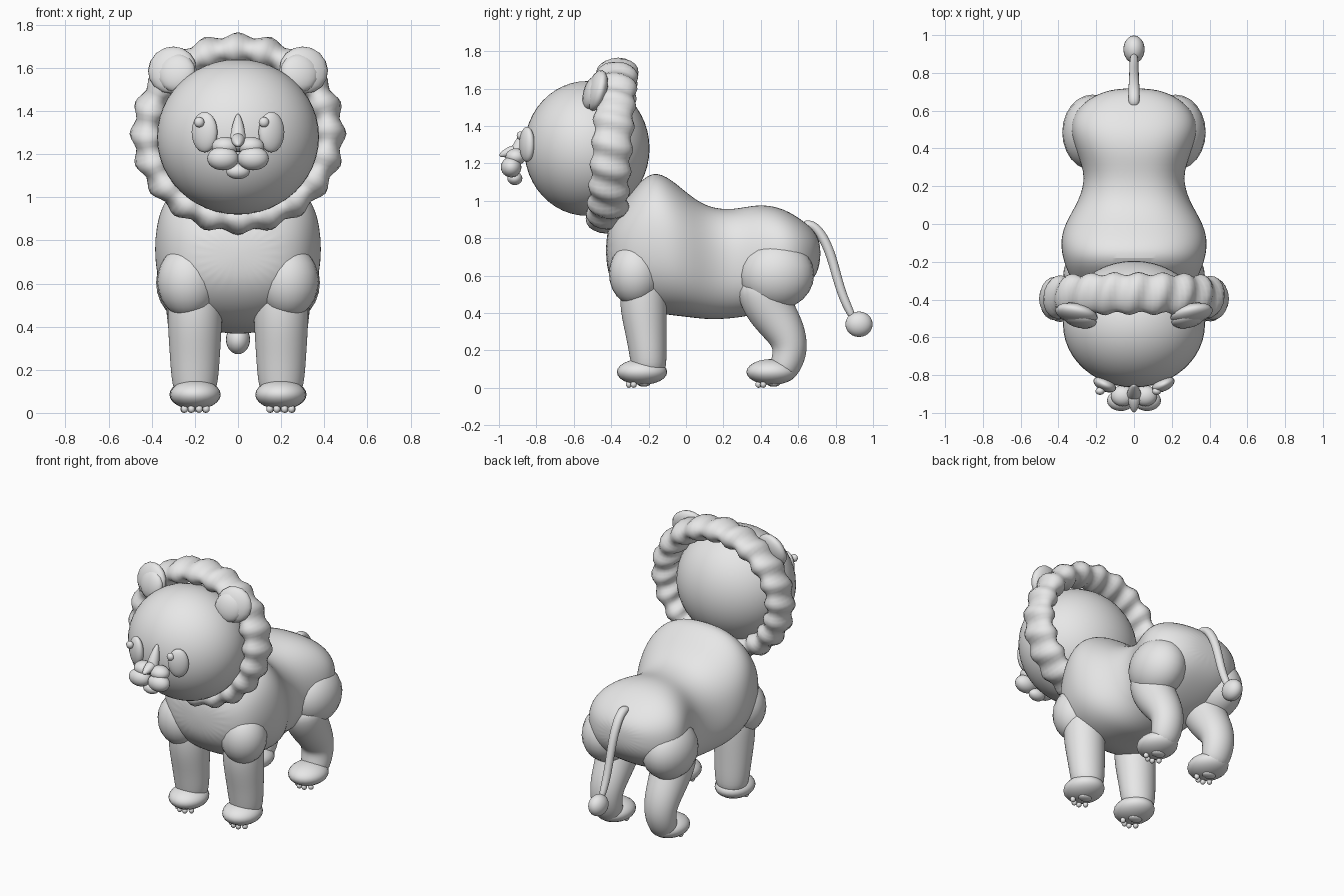
import bpy, bmesh, math
from mathutils import Vector

cube = bpy.data.objects.get("Cube")
if cube:
    bpy.data.objects.remove(cube, do_unlink=True)

# One plain grey material
grey = bpy.data.materials.new("plain_grey")
grey.use_nodes = True
COLOUR = (0.8, 0.8, 0.8, 1)
grey.diffuse_color = COLOUR
grey.node_tree.nodes["Principled BSDF"].inputs["Base Color"].default_value = COLOUR


def finish(obj, name):
    obj.name = name
    obj.data.materials.append(grey)
    bpy.ops.object.select_all(action='DESELECT')
    obj.select_set(True)
    bpy.context.view_layer.objects.active = obj
    bpy.ops.object.shade_smooth_by_angle(angle=math.radians(70))
    return obj


def ball(name, loc, size, rot=(0, 0, 0), seg=24):
    bpy.ops.mesh.primitive_uv_sphere_add(segments=seg, ring_count=seg // 2, location=loc,
                                         rotation=[math.radians(a) for a in rot])
    obj = bpy.context.object
    obj.scale = size
    return finish(obj, name)


def loft(name, x, rings, axis=None, power=2.0, sides=20):
    """Skin rings of (y, z, half width, half depth) along a path in the YZ plane."""
    bm = bmesh.new()
    pts = [Vector((x, r[0], r[1])) for r in rings]
    loops = []
    for i, (p, r) in enumerate(zip(pts, rings)):
        t = axis or (pts[min(i + 1, len(pts) - 1)] - pts[max(i - 1, 0)]).normalized()
        up = t.cross(Vector((1, 0, 0)))
        loop = []
        for k in range(sides):
            a = math.tau * k / sides
            c, s = math.cos(a), math.sin(a)
            c = math.copysign(abs(c) ** (2 / power), c)
            s = math.copysign(abs(s) ** (2 / power), s)
            loop.append(bm.verts.new(p + Vector((r[2] * c, 0, 0)) + up * r[3] * s))
        loops.append(loop)
    for a, b in zip(loops, loops[1:]):
        for k in range(sides):
            n = (k + 1) % sides
            bm.faces.new((a[k], a[n], b[n], b[k]))
    bm.faces.new(loops[0])
    bm.faces.new(loops[-1])
    bmesh.ops.recalc_face_normals(bm, faces=bm.faces[:])
    mesh = bpy.data.meshes.new(name)
    bm.to_mesh(mesh)
    bm.free()
    obj = bpy.data.objects.new(name, mesh)
    bpy.context.collection.objects.link(obj)
    finish(obj, name)
    sub = obj.modifiers.new("smooth", 'SUBSURF')
    sub.levels = sub.render_levels = 2
    return obj


# Body: (y, top, bottom, half width)
profile = [(-.43, .84, .63, .14), (-.37, .94, .52, .28), (-.28, 1.07, .44, .345),
           (-.18, 1.17, .4, .382), (-.08, 1.12, .385, .394), (.02, 1.03, .375, .36),
           (.12, .965, .362, .295), (.25, .952, .368, .255), (.38, .985, .39, .305),
           (.5, .97, .44, .345), (.6, .915, .5, .315), (.68, .85, .57, .22),
           (.72, .78, .66, .1)]
loft("body", 0, [(y, (t + b) / 2, w, (t - b) / 2) for y, t, b, w in profile],
     axis=Vector((0, 1, 0)), power=2.4, sides=24)

# Head
ball("head", (0, -.53, 1.28), (.376, .335, .36), seg=48)

# Mane: a scalloped, slightly tilted ring
bpy.ops.mesh.primitive_torus_add(major_segments=120, minor_segments=20,
                                 major_radius=1, minor_radius=.25)
mane = bpy.context.object
LOBES = 20
for v in mane.data.vertices:
    a = math.atan2(v.co.y, v.co.x)
    out = (math.hypot(v.co.x, v.co.y) - 1) / .25
    side = v.co.z / .25
    wave = math.cos(LOBES * a + 1.2 * side)
    radius = .418 + out * (.072 + .013 * wave)
    z = math.sin(a) * radius * .935
    y = -.395 + side * (.105 + .009 * wave) + .07 * z
    v.co = (math.cos(a) * radius, y, 1.295 + z)
mane.data.flip_normals()
bm = bmesh.new()
bm.from_mesh(mane.data)
bmesh.ops.recalc_face_normals(bm, faces=bm.faces[:])
bm.to_mesh(mane.data)
bm.free()
finish(mane, "mane")

# Bridge of the nose, nose tip and chin
loft("nose_bridge", 0, [(-.85, 1.39, .008, .008), (-.875, 1.33, .03, .03),
                        (-.9, 1.27, .04, .04), (-.92, 1.21, .04, .04)], sides=12)
loft("nose_tip", 0, [(-.89, 1.275, .035, .035), (-.95, 1.26, .035, .03),
                     (-1.0, 1.24, .01, .01)], sides=10)
ball("chin", (0, -.915, 1.12), (.055, .04, .036))

# Tail with a round tuft
loft("tail", 0, [(.62, .87, .03, .025), (.67, .875, .03, .028), (.72, .83, .03, .028),
                 (.77, .73, .028, .027), (.805, .6, .026, .026), (.84, .48, .025, .025),
                 (.9, .36, .022, .022)], sides=12)
ball("tail_tuft", (0, .925, .34), (.056, .073, .068))


def paw(name, x, y):
    ball(name, (x, y, .085), (.118, .135, .069))
    ball(name + "_pad", (x, y + .01, .022), (.045, .035, .016), seg=16)
    for i, (dx, dy) in enumerate([(-.05, -.045), (-.018, -.07), (.018, -.07), (.05, -.045)]):
        ball(f"{name}_toe_pad_{i + 1}", (x + dx, y + dy, .018), (.017, .017, .018), seg=12)


# Mirrored parts
for s, side in ((1, "left"), (-1, "right")):
    ball(side + "_ear", (s * .305, -.475, 1.59), (.115, .05, .112), (-14, 0, s * 12), 16)
    ball(side + "_inner_ear", (s * .285, -.505, 1.577), (.09, .042, .09), (-14, 0, s * 12), 16)
    ball(side + "_eye", (s * .155, -.85, 1.302), (.064, .035, .094), (0, 0, s * 25))
    ball(side + "_pupil", (s * .15 - .03, -.885, 1.348), (.024, .02, .024), seg=16)
    ball(side + "_muzzle", (s * .07, -.935, 1.18), (.073, .055, .055))
    ball(side + "_upper_muzzle", (s * .06, -.91, 1.235), (.062, .055, .045))

    # Front leg
    ball(side + "_shoulder", (s * .23, -.27, .61), (.145, .142, .17))
    loft(side + "_front_leg", s * .2,
         [(-.24, .62, .1, .1), (-.23, .55, .13, .125), (-.228, .42, .128, .127),
          (-.21, .27, .118, .108), (-.198, .12, .108, .097), (-.198, .07, .08, .08)])
    paw(side + "_front_paw", s * .198, -.235)

    # Hind leg
    ball(side + "_thigh", (s * .22, .485, .605), (.16, .2, .185))
    loft(side + "_hind_leg", s * .2,
         [(.39, .6, .13, .12), (.41, .5, .14, .14), (.46, .4, .125, .128),
          (.54, .29, .112, .108), (.562, .2, .1, .095), (.53, .11, .095, .085),
          (.5, .06, .07, .06)])
    paw(side + "_hind_paw", s * .2, .458)
